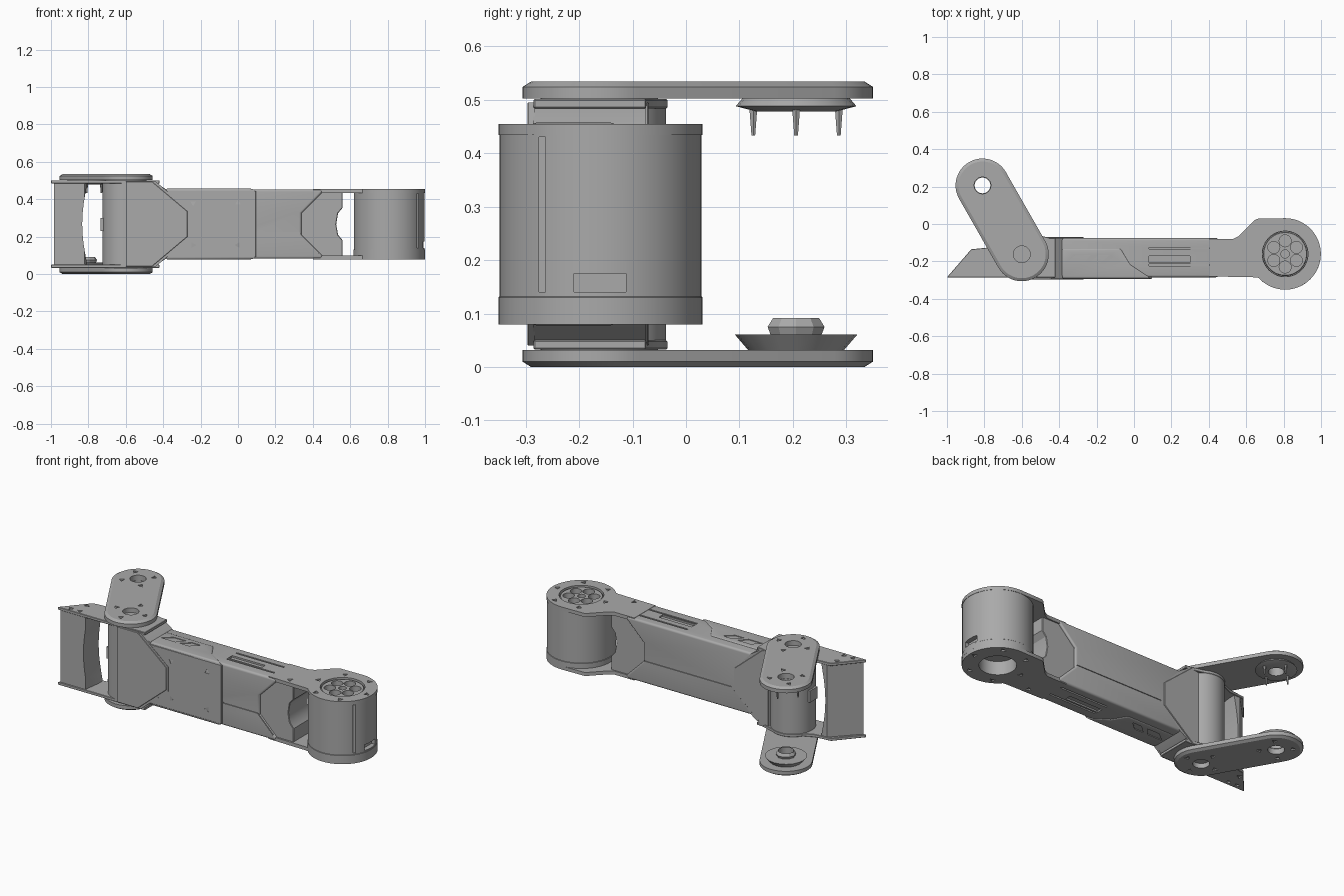
import bpy, bmesh, math

if "Cube" in bpy.data.objects:
    bpy.data.objects.remove(bpy.data.objects["Cube"], do_unlink=True)

metal = bpy.data.materials.new("plain grey metal")
metal.use_nodes = True
GREY = (0.4, 0.4, 0.4, 1)
metal.diffuse_color = GREY
metal.node_tree.nodes["Principled BSDF"].inputs["Base Color"].default_value = GREY

PIVOT, TIP, DRUM = (-0.6, -0.162), (-0.81, 0.206), (0.808, -0.16)
MID = 0.267  # height of the arm's centre line


def loft(name, layers, axis="z"):
    """Join matching outlines, each (points, height), into a closed solid."""
    place = (lambda p, h: (p[0], p[1], h)) if axis == "z" else (lambda p, h: (p[0], h, p[1]))
    bm = bmesh.new()
    rings = [[bm.verts.new(place(p, h)) for p in pts] for pts, h in layers]
    bm.faces.new(rings[0])
    bm.faces.new(rings[-1])
    for a, b in zip(rings, rings[1:]):
        for i in range(len(a)):
            bm.faces.new((a[i - 1], a[i], b[i], b[i - 1]))
    bmesh.ops.recalc_face_normals(bm, faces=bm.faces)
    mesh = bpy.data.meshes.new(name)
    bm.to_mesh(mesh)
    bm.free()
    mesh.materials.append(metal)
    ob = bpy.data.objects.new(name, mesh)
    bpy.context.collection.objects.link(ob)
    return ob


def prism(name, pts, lo, hi, axis="z", bevel=0, segs=1, limit=40):
    """Extrude an outline along z (points x, y) or along y (points x, z)."""
    ob = loft(name, [(pts, lo), (pts, hi)], axis)
    if bevel:
        m = ob.modifiers.new("bevel", "BEVEL")
        m.width, m.segments, m.limit_method, m.angle_limit = bevel, segs, "ANGLE", math.radians(limit)
        apply(ob)
    return ob


def apply(ob):
    bpy.ops.object.select_all(action="DESELECT")
    ob.select_set(True)
    bpy.context.view_layer.objects.active = ob
    for m in list(ob.modifiers):
        bpy.ops.object.modifier_apply(modifier=m.name)


def arc(c, r, a0=0, a1=360, n=48):
    steps = n if (a1 - a0) == 360 else n + 1
    return [(c[0] + r * math.cos(math.radians(a0 + (a1 - a0) * i / n)),
             c[1] + r * math.sin(math.radians(a0 + (a1 - a0) * i / n))) for i in range(steps)]


def rect(x0, x1, y0, y1):
    return [(x0, y0), (x1, y0), (x1, y1), (x0, y1)]


def disc(name, c, r, lo, hi, bevel=0, n=48):
    return prism(name, arc(c, r, n=n), lo, hi, "z", bevel)


def cut(ob, cutters):
    """Subtract the cutters and remove them."""
    for c in cutters:
        c.hide_render = True
        m = ob.modifiers.new("cut", "BOOLEAN")
        m.operation, m.solver, m.object = "DIFFERENCE", "EXACT", c
        apply(ob)
        bpy.data.objects.remove(c, do_unlink=True)


def marks(centres, lo, hi, axis="z"):
    """Small triangular screw pits."""
    return [prism("pit", arc(c, 0.018, 30 * i, 30 * i + 360, 3), lo, hi, axis)
            for i, c in enumerate(centres)]


def around(c, r, n, start=0):
    return arc(c, r, start, start + 360, n)


def mirror_z(z0, z1, top):
    return (z0, z1) if top else (2 * MID - z1, 2 * MID - z0)


# Swinging link plates, chamfered on the outer rim only
angle = math.degrees(math.atan2(TIP[1] - PIVOT[1], TIP[0] - PIVOT[0]))


def link(r):
    return arc(TIP, r, angle - 90, angle + 90, 24) + arc(PIVOT, r, angle + 90, angle + 270, 24)


for label, top in (("upper", True), ("lower", False)):
    flip = lambda z: z if top else 2 * MID - z
    plate = loft(label + "_link_plate", [(link(0.144), flip(0.502)), (link(0.144), flip(0.524)),
                                         (link(0.128), flip(0.534))])
    pits = marks(around(PIVOT, 0.095, 4, 90) + around(TIP, 0.09, 4, 45), *mirror_z(0.527, 0.56, top))
    cut(plate, [disc("hole", c, 0.045, -0.1, 0.7, n=24) for c in (PIVOT, TIP)] + pits)

# Bearing seats at the link tip
collar = loft("upper_bearing_collar", [(arc(TIP, r, n=20), z)
              for r, z in ((0.075, 0.478), (0.113, 0.488), (0.1, 0.503))])
seat = loft("lower_bearing_seat", [(arc(TIP, r, n=20), z) for r, z in ((0.09, 0.032), (0.115, 0.061))])
boss = loft("lower_bearing_boss", [(arc(TIP, r, n=10), z)
            for r, z in ((0.05, 0.06), (0.056, 0.075), (0.045, 0.092))])
for ob in (collar, seat, boss):
    cut(ob, [disc("hole", TIP, 0.042, -0.1, 0.7, n=24)])
for i, p in enumerate(around(TIP, 0.08, 4)):
    loft(f"collar_pin_{i}", [(arc(p, 0.004, n=6), 0.433), (arc(p, 0.009, n=6), 0.49)])

# Fork at the link end: plates, motor, wedge-shaped end post
fork = [(-1.0, -0.285), (-0.87, -0.135), (-0.77, -0.125)] + arc(PIVOT, 0.127, 150, 60, 12) \
    + [(-0.45, -0.075), (-0.42, -0.075), (-0.42, -0.285)]
for label, top in (("upper", True), ("lower", False)):
    plate = prism(label + "_fork_plate", fork, *mirror_z(0.484, 0.501, top), bevel=0.002)
    cut(plate, marks([(-0.88, -0.18), (-0.93, -0.26), (-0.87, -0.26)], *mirror_z(0.494, 0.52, top)))
    disc(label + "_pivot_washer", PIVOT, 0.11, *mirror_z(0.5, 0.506, top))
disc("pivot_motor", PIVOT, 0.125, 0.045, 0.49)
prism("motor_tab", rect(-0.735, -0.7, -0.2, -0.13), 0.23, 0.3)
post = prism("fork_end_post", [(-0.985, -0.28), (-0.845, -0.135), (-0.8, -0.135), (-0.82, -0.28)],
             0.045, 0.49)
# bowed inner face of the end post
cut(post, [prism("bow", [(-0.7, 0.03)] + [(-0.805 - 0.028 * math.cos(t * math.pi / 12), MID + 0.037 * t)
           for t in range(-6, 7)] + [(-0.7, 0.5)], -0.4, 0.1, "y")])

# Fork housing, tapering in to the beam
prism("fork_housing", [(-0.6, 0.04), (-0.45, 0.04), (-0.38, 0.085), (-0.3, 0.17), (-0.3, 0.365),
      (-0.38, 0.45), (-0.45, 0.495), (-0.6, 0.495)], -0.286, -0.075, "y")
flap = [(-0.6, 0.04), (-0.46, 0.04), (-0.27, 0.2), (-0.27, 0.335), (-0.46, 0.495), (-0.6, 0.495)]
rim = [(-0.46, 0.04), (-0.44, 0.04), (-0.258, 0.195), (-0.258, 0.34), (-0.44, 0.495), (-0.46, 0.495),
       (-0.27, 0.335), (-0.27, 0.2)]
prism("front_fork_flap", flap, -0.297, -0.283, "y", 0.002)
prism("front_flap_rim", rim, -0.295, -0.283, "y")
prism("rear_fork_flap", flap[1:5] + [(-0.5, 0.495), (-0.5, 0.04)], -0.077, -0.07, "y", 0.002)

# Beam: rounded box whose far end has an angled notch
beam = prism("beam", [(-0.42, 0.082), (0.45, 0.082), (0.45, 0.1), (0.34, 0.21), (0.34, 0.325),
             (0.45, 0.435), (0.45, 0.453), (-0.42, 0.453)], -0.285, -0.075, "y", 0.022, 4, 60)
slots = [prism("slot", rect(0.08, 0.44, y, y + 0.01), *mirror_z(0.443, 0.5, top))
         for y in (-0.225, -0.135) for top in (True, False)]
slots += [prism("slot", rect(0.08, 0.3, -0.205, -0.17), *mirror_z(0.443, 0.5, top))
          for top in (True, False)]
slots += [prism("seam", [(0.1, 0.216), (0.325, 0.216), (0.43, 0.11), (0.436, 0.115), (0.328, 0.224),
                         (0.1, 0.224)], -0.3, -0.28, "y")]
slots += [prism("rear_seam", rect(-0.25, 0.33, 0.216, 0.222), -0.08, -0.06, "y")]
cut(beam, slots)

# Sleeve wrapped around the front of the beam's fork half
sleeve = prism("beam_sleeve", [(-0.385, -0.291), (0.095, -0.291), (-0.02, -0.215), (-0.07, -0.13),
               (-0.385, -0.13)], 0.078, 0.457, bevel=0.01, segs=3)
skin = prism("front_sleeve_skin", rect(-0.38, 0.095, 0.09, 0.445), -0.293, -0.28, "y", 0.002)
cut(sleeve, [prism("window", pts, *mirror_z(0.44, 0.5, top)) for top in (True, False) for pts in (
    [(-0.37, -0.21), (-0.31, -0.165), (-0.23, -0.165), (-0.27, -0.21)],
    [(-0.24, -0.21), (-0.19, -0.165), (-0.13, -0.165), (-0.18, -0.21)])])
cut(skin, marks([(x, z) for x in (-0.24, 0) for z in (0.155, 0.38)], -0.3, -0.287, "y"))

# Neck web between beam and drum, with a curved bite
prism("neck_web", [(0.3, 0.09), (0.56, 0.09), (0.56, 0.18), (0.535, 0.21), (0.525, MID),
      (0.535, 0.325), (0.56, 0.355), (0.56, 0.445), (0.3, 0.445)], -0.272, -0.088, "y", 0.003)

# Drum and its end plates
drum = disc("drum", DRUM, 0.189, 0.1, 0.435, n=64)
cut(drum, [disc("well", DRUM, 0.12, 0.4, 0.5),
           disc("well", DRUM, 0.1, 0.05, 0.16),
           prism("side_window", rect(0.968, 1.1, -0.21, -0.112), 0.14, 0.175),
           prism("slit", rect(0.945, 1.1, -0.275, -0.263), 0.14, 0.43)])
band = prism("drum_lower_band", arc(DRUM, 0.191, n=64), 0.098, 0.132, bevel=0.002)
cut(band, [disc("well", DRUM, 0.1, 0.05, 0.2)])
ends = [(0.4, -0.28), (0.65, -0.285)] + arc(DRUM, 0.191, -138, 90, 40) \
    + [(0.66, 0.028), (0.645, 0.02), (0.56, -0.065), (0.53, -0.08), (0.4, -0.08)]
for label, top in (("upper", True), ("lower", False)):
    plate = prism(label + "_drum_plate", ends, *mirror_z(0.434, 0.455, top))
    hole = disc("hole", DRUM, 0.122 if top else 0.1, 0, 0.6)
    pits = marks(around(DRUM, 0.16, 6, 0) + [(0.52, -0.25)], *mirror_z(0.447, 0.5, top))
    cut(plate, [hole] + pits)

# Spoked wheel in the top of the drum
wheel = disc("drum_wheel", DRUM, 0.118, 0.39, 0.448, 0.004)
cut(wheel, [disc("spoke_hole", p, 0.032, 0.415, 0.5, n=20) for p in around(DRUM, 0.07, 6, 30)]
    + [disc("hub_hole", DRUM, 0.022, 0.415, 0.5, n=20)])

# Smooth curved surfaces, keep hard edges
bpy.ops.object.select_all(action="DESELECT")
for ob in bpy.context.collection.objects:
    if ob.type == "MESH" and metal.name in ob.data.materials:
        ob.select_set(True)
        bpy.context.view_layer.objects.active = ob
bpy.ops.object.shade_smooth_by_angle(angle=math.radians(30))
